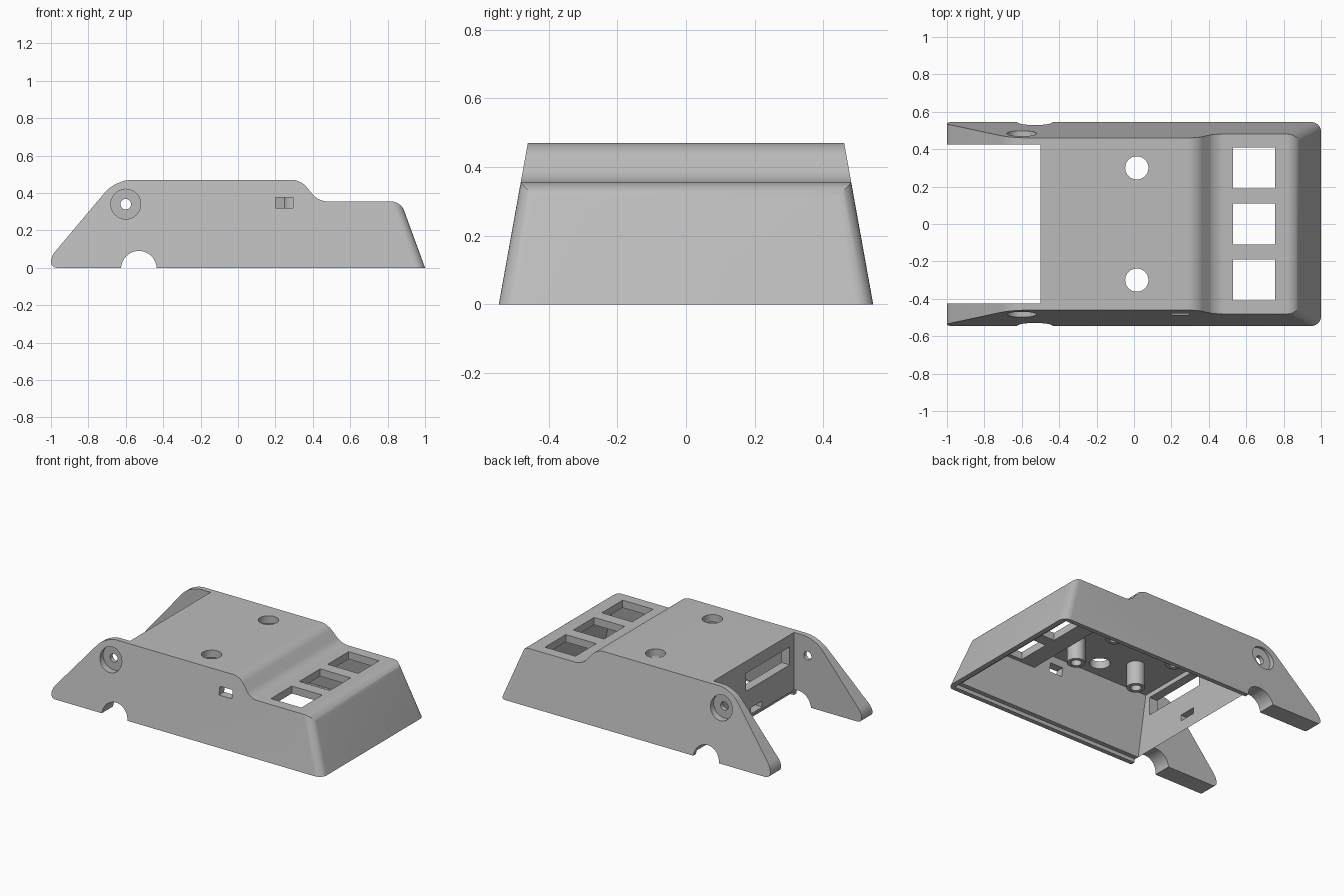
import bpy, bmesh, math
from mathutils import Matrix

if "Cube" in bpy.data.objects:
    bpy.data.objects.remove(bpy.data.objects["Cube"], do_unlink=True)

grey = bpy.data.materials.new("light_grey_plastic")
grey.use_nodes = True
COLOUR = (0.5, 0.5, 0.5, 1)
grey.diffuse_color = COLOUR
grey.node_tree.nodes["Principled BSDF"].inputs["Base Color"].default_value = COLOUR

TAPER = 0.18  # inward lean of the side walls per unit of height


def finish(bm, name):
    bmesh.ops.recalc_face_normals(bm, faces=bm.faces[:])
    mesh = bpy.data.meshes.new(name)
    bm.to_mesh(mesh)
    bm.free()
    obj = bpy.data.objects.new(name, mesh)
    bpy.context.collection.objects.link(obj)
    mesh.materials.append(grey)
    return obj


def tapered_prism(profile, half_width):
    """Side profile (x, z) spanned between two leaning side walls."""
    bm = bmesh.new()
    sides = []
    for s in (-1, 1):
        sides.append([bm.verts.new((x, s * (half_width - TAPER * z), z)) for x, z in profile])
        bm.faces.new(sides[-1])
    n = len(profile)
    for i in range(n):
        j = (i + 1) % n
        bm.faces.new((sides[0][i], sides[0][j], sides[1][j], sides[1][i]))
    bmesh.ops.recalc_face_normals(bm, faces=bm.faces[:])
    return bm, sides


def box(name, x, y, z):
    bm = bmesh.new()
    bmesh.ops.create_cube(bm, size=1)
    for v in bm.verts:
        v.co = [r[0] if c < 0 else r[1] for c, r in zip(v.co, (x, y, z))]
    return finish(bm, name)


def cylinder(name, radius, depth, centre, axis="Z", sides=48):
    bm = bmesh.new()
    turn = Matrix.Rotation(math.pi / 2, 4, "X") if axis == "Y" else Matrix()
    bmesh.ops.create_cone(bm, cap_ends=True, segments=sides, radius1=radius, radius2=radius,
                          depth=depth, matrix=Matrix.Translation(centre) @ turn)
    return finish(bm, name)


def cut(target, cutter):
    cutter.hide_render = True
    mod = target.modifiers.new("cut", "BOOLEAN")
    mod.operation = "DIFFERENCE"
    mod.solver = "EXACT"
    mod.object = cutter
    bpy.context.view_layer.objects.active = target
    bpy.ops.object.modifier_apply(modifier=mod.name)
    bpy.data.objects.remove(cutter, do_unlink=True)


def smooth(obj):
    bpy.ops.object.select_all(action="DESELECT")
    obj.select_set(True)
    bpy.context.view_layer.objects.active = obj
    bpy.ops.object.shade_smooth_by_angle(angle=math.radians(30))


# Outer housing, with rounded profile edges and rounded end corners
outline = [(-1, 0), (-1, 0.06), (-0.655, 0.47), (0.335, 0.47),
           (0.43, 0.355), (0.87, 0.355), (1, 0)]
bm, (right, left) = tapered_prism(outline, 0.545)


def cross(i):
    return bm.edges.get((right[i], left[i]))


end_corners = [bm.edges.get((s[5], s[6])) for s in (right, left)]
rounds = [([cross(2)], 0.085), ([cross(0), cross(1)], 0.03),
          ([cross(3), cross(4)], 0.045), ([cross(5)] + end_corners, 0.05)]
for edges, radius in rounds:
    bmesh.ops.bevel(bm, geom=edges, offset=radius, offset_type="OFFSET", segments=8,
                    profile=0.5, affect="EDGES", clamp_overlap=True)
housing = finish(bm, "housing")

# Hollow inside, and the stepped lip around the open bottom
bm, _ = tapered_prism([(-0.44, -0.02), (-0.44, 0.42), (0.31, 0.42),
                       (0.41, 0.305), (0.835, 0.305), (0.95, -0.02)], 0.49)
cut(housing, finish(bm, "cavity_cutter"))
cut(housing, box("lip_cutter", (-0.46, 0.965), (-0.515, 0.515), (-0.02, 0.025)))

# Space between the two rear arms
cut(housing, box("arm_gap_cutter", (-1.2, -0.5), (-0.425, 0.425), (-0.1, 0.6)))

# Arch under the arms
cut(housing, cylinder("arch_cutter", 0.095, 2, (-0.53, 0, -0.005), "Y"))

# Pivot holes with round recesses
cut(housing, cylinder("pivot_cutter", 0.028, 2, (-0.6, 0, 0.34), "Y"))
for s in (-1, 1):
    cut(housing, cylinder("recess_cutter", 0.08, 0.2, (-0.6, s * 0.552, 0.34), "Y"))

# Square button openings and round top holes
for y, half in ((-0.3, 0.11), (0, 0.11), (0.3, 0.11)):
    cut(housing, box("button_cutter", (0.53, 0.755), (y - half, y + half), (0.2, 0.6)))
for y in (-0.3, 0.3):
    cut(housing, cylinder("top_hole_cutter", 0.062, 0.3, (0.015, y, 0.45)))

# Side port, and the openings in the rear wall
cut(housing, box("port_cutter", (0.2, 0.295), (-0.7, -0.35), (0.32, 0.375)))
cut(housing, box("rear_window_cutter", (-0.6, -0.4), (-0.38, 0.08), (0.27, 0.39)))
cut(housing, box("rear_slot_cutter", (-0.6, -0.4), (-0.09, 0.03), (0.1, 0.14)))
smooth(housing)

# Hollow screw posts under the roof
for x in (-0.165, 0.3):
    for side, y in (("right", -0.18), ("left", 0.18)):
        post = cylinder(f"screw_post_{side}", 0.055, 0.17, (x, y, 0.35), sides=32)
        cut(post, cylinder("post_hole_cutter", 0.032, 0.2, (x, y, 0.31), sides=32))
        smooth(post)
